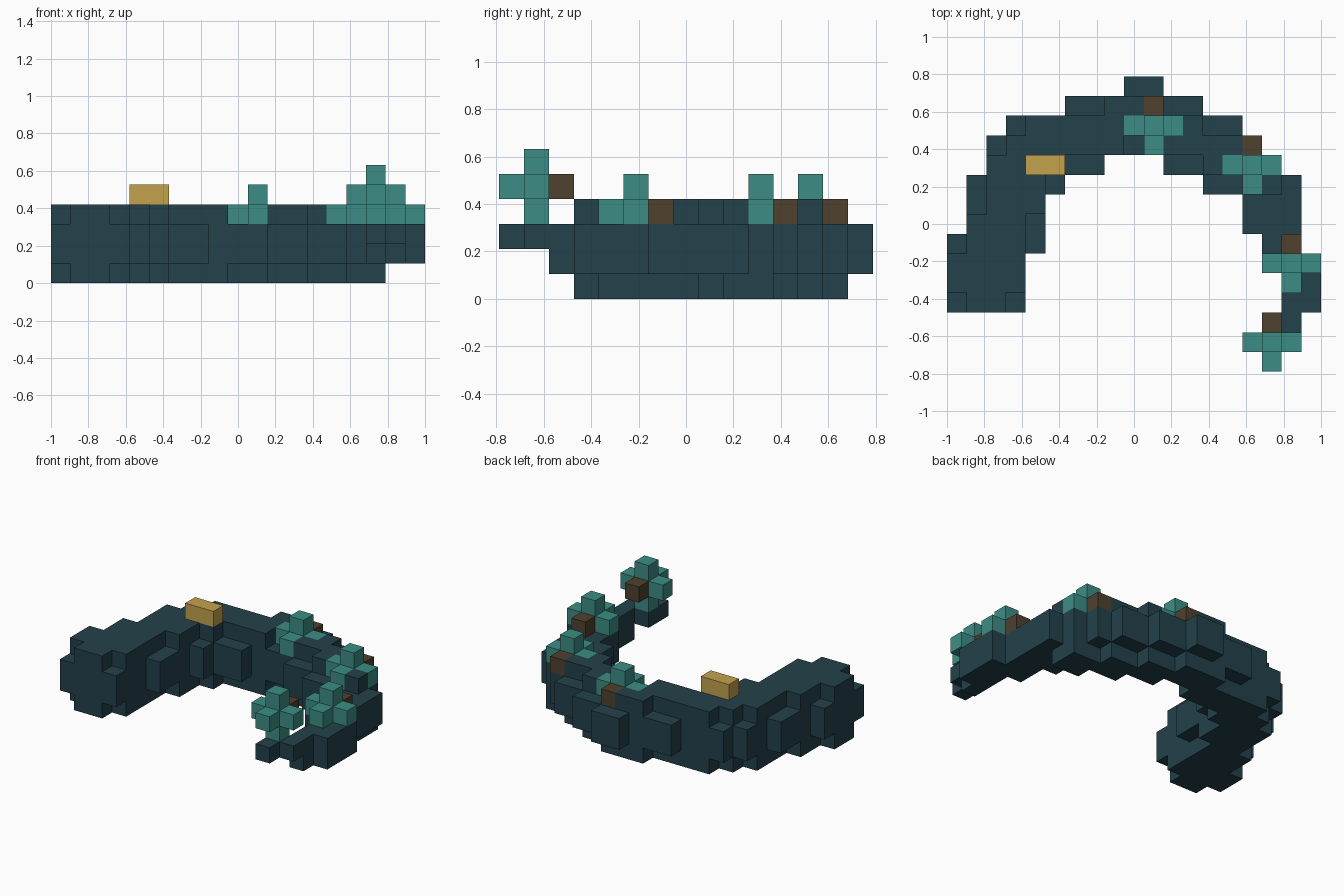
import bpy
import bmesh
import math
from mathutils import Vector

if "Cube" in bpy.data.objects:
    bpy.data.objects.remove(bpy.data.objects["Cube"])

U = 2 / 19                                  # edge of one block
ORIGIN = Vector((-1, -7.5 * U, 0))


def material(name, colour):
    mat = bpy.data.materials.new(name)
    mat.use_nodes = True
    mat.diffuse_color = (*colour, 1)
    shader = mat.node_tree.nodes["Principled BSDF"]
    shader.inputs["Base Color"].default_value = (*colour, 1)
    shader.inputs["Roughness"].default_value = 0.8
    return mat


SKIN = material("dark slate", (0.017, 0.053, 0.07))
TEAL = material("teal", (0.046, 0.27, 0.235))
BROWN = material("brown", (0.08, 0.052, 0.028))
GOLD = material("gold", (0.54, 0.36, 0.075))

AXES = [Vector(a) for a in ((1, 0, 0), (0, 1, 0), (0, 0, 1))]


def build_blocks(name, cells, mat):
    """One closed skin around a set of grid cells."""
    cells = set(cells)
    bm = bmesh.new()
    for cell in cells:
        centre = Vector(cell) + Vector((0.5, 0.5, 0.5))
        for i, axis in enumerate(AXES):
            for sign in (-1, 1):
                normal = axis * sign
                if tuple(int(c) for c in Vector(cell) + normal) in cells:
                    continue
                a = AXES[(i + 1) % 3] * 0.5
                b = AXES[(i + 2) % 3] * 0.5 * sign
                mid = centre + normal * 0.5
                corners = (mid - a - b, mid + a - b, mid + a + b, mid - a + b)
                bm.faces.new([bm.verts.new(ORIGIN + c * U) for c in corners])
    bmesh.ops.remove_doubles(bm, verts=bm.verts, dist=U / 100)
    bmesh.ops.dissolve_limit(bm, angle_limit=math.radians(1),
                             verts=bm.verts, edges=bm.edges)
    mesh = bpy.data.meshes.new(name)
    bm.to_mesh(mesh)
    bm.free()
    mesh.materials.append(mat)
    obj = bpy.data.objects.new(name, mesh)
    bpy.context.collection.objects.link(obj)
    return obj


def plan(rows, first):
    """Rows of (start, end) runs, front to back, as a set of plan cells."""
    return {(x, y) for y, runs in enumerate(rows, first)
            for start, end in runs for x in range(start, end)}


# Wide middle band of the curved body
wide = plan([
    [(17, 18)],
    [(0, 4), (17, 19)],
    [(0, 4), (17, 19)],
    [(0, 4), (16, 19)],
    [(0, 5), (16, 18)],
    [(1, 5), (15, 18)],
    [(1, 5), (15, 18)],
    [(1, 6), (13, 18)],
    [(2, 8), (11, 17)],
    [(2, 16)],
    [(3, 15)],
    [(6, 13)],
    [(9, 11)],
], first=2)

# Narrow band for the belly and the back
narrow = plan([
    [(1, 3)],
    [(0, 4)],
    [(0, 4)],
    [(1, 4)],
    [(1, 4)],
    [(2, 5)],
    [(2, 5), (15, 17)],
    [(2, 6), (13, 17)],
    [(3, 9), (11, 15)],
    [(4, 13)],
    [(8, 11)],
], first=3)

# Back growths: centre cell and base level
growths = {"back": (10, 12, 3), "shoulder": (15, 10, 3),
           "side": (17, 5, 3), "tail": (16, 1, 4)}
covered = set()
for place, (x, y, z) in growths.items():
    cross = [(x, y, z), (x - 1, y, z), (x + 1, y, z), (x, y - 1, z), (x, y, z + 1)]
    if z > 3:
        cross.append((x, y, z - 1))         # stem under the raised growth
    base = (x, y + 1, z)
    covered |= set(cross) | {base}
    build_blocks(place + "_growth", cross, TEAL)
    build_blocks(place + "_growth_root", [base], BROWN)

# Body with its upturned tail tip
body = {(x, y, z) for x, y in wide for z in (1, 2)}
body |= {(x, y, z) for x, y in narrow for z in (0, 3)}
body |= {(16, 0, 2), (16, 1, 2), (17, 1, 2)}
build_blocks("curved_body", body - covered, SKIN)

# Gold block on the back
build_blocks("gold_block", [(4, 10, 4), (5, 10, 4)], GOLD)
